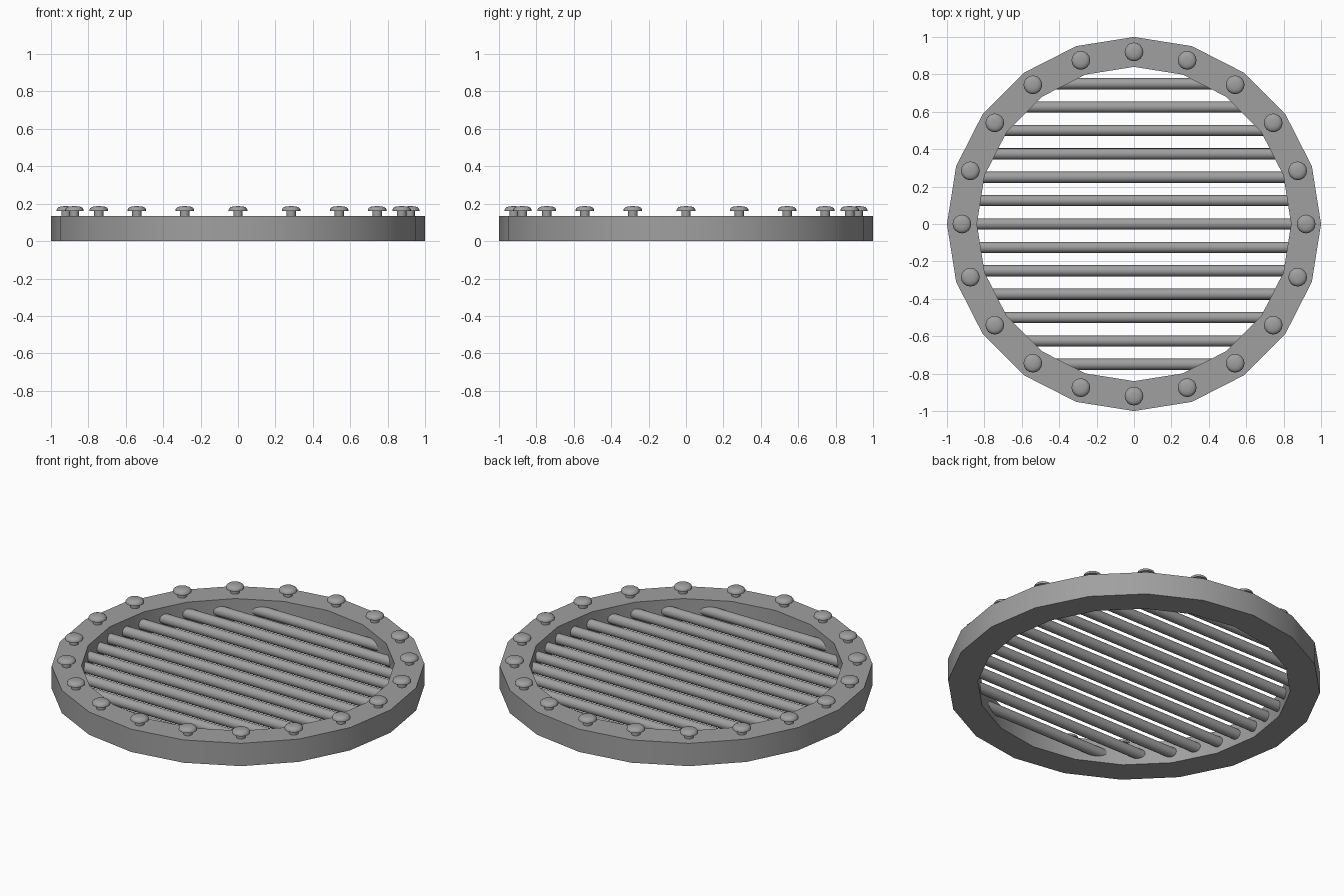
import bpy, bmesh, math

cube = bpy.data.objects.get("Cube")
if cube:
    bpy.data.objects.remove(cube, do_unlink=True)

SIDES = 20
RING_HEIGHT = 0.135

grey = bpy.data.materials.new("iron grey")
grey.use_nodes = True
colour = (0.35, 0.35, 0.35, 1)
grey.diffuse_color = colour
grey.node_tree.nodes["Principled BSDF"].inputs["Base Color"].default_value = colour


def lathe(name, profile, steps, closed=False):
    """Spin a (radius, z) profile around the z axis."""
    bm = bmesh.new()
    verts = [bm.verts.new((r, 0, z)) for r, z in profile]
    edges = [bm.edges.new(pair) for pair in zip(verts, verts[1:])]
    if closed:
        edges.append(bm.edges.new((verts[-1], verts[0])))
    bmesh.ops.spin(bm, geom=verts + edges, cent=(0, 0, 0), axis=(0, 0, 1),
                   angle=math.tau, steps=steps, use_duplicate=False)
    bmesh.ops.remove_doubles(bm, verts=bm.verts, dist=0.0005)
    bmesh.ops.recalc_face_normals(bm, faces=bm.faces)
    mesh = bpy.data.meshes.new(name)
    bm.to_mesh(mesh)
    bm.free()
    obj = bpy.data.objects.new(name, mesh)
    bpy.context.collection.objects.link(obj)
    return finish(obj, name)


def finish(obj, name):
    obj.name = name
    obj.data.materials.clear()
    obj.data.materials.append(grey)
    bpy.ops.object.select_all(action="DESELECT")
    obj.select_set(True)
    bpy.context.view_layer.objects.active = obj
    bpy.ops.object.shade_smooth_by_angle(angle=math.radians(35))
    return obj


# Outer frame ring
lathe("frame_ring", [(0.84, 0), (1, 0), (1, RING_HEIGHT), (0.84, RING_HEIGHT)],
      SIDES, closed=True)

# Round bars across the opening, ends buried in the ring
for i in range(-6, 7):
    y = i * 0.125
    length = 2 * math.sqrt(0.89 ** 2 - y ** 2)
    bpy.ops.mesh.primitive_cylinder_add(vertices=16, radius=0.03, depth=length,
                                        location=(0, y, 0.065),
                                        rotation=(0, math.pi / 2, 0))
    finish(bpy.context.object, f"grate_bar_{i + 7}")

# Mushroom-headed rivets, one at each corner of the ring
rivet = lathe("rivet_1", [(0, 0.1), (0.025, 0.1), (0.025, 0.162), (0.05, 0.162),
                          (0.05, 0.168), (0.045, 0.177), (0.036, 0.183),
                          (0.02, 0.186), (0, 0.187)], 16)
for i in range(SIDES):
    obj = rivet
    if i:
        obj = bpy.data.objects.new(f"rivet_{i + 1}", rivet.data)
        bpy.context.collection.objects.link(obj)
    angle = math.tau * i / SIDES
    obj.location = (0.92 * math.cos(angle), 0.92 * math.sin(angle), 0)
